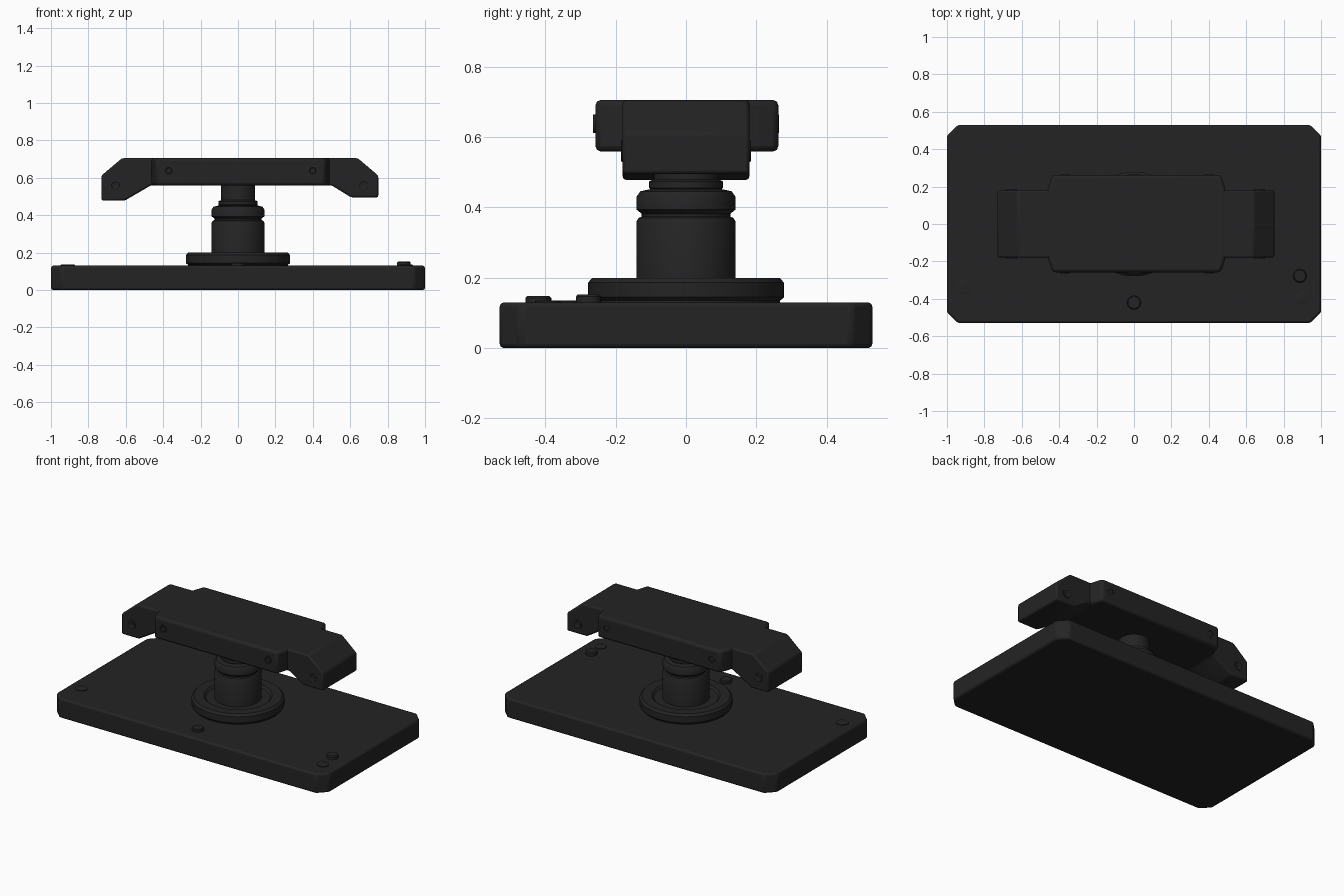
import bpy, bmesh, math
from mathutils import Matrix, Vector

if "Cube" in bpy.data.objects:
    bpy.data.objects.remove(bpy.data.objects["Cube"])

black = bpy.data.materials.new("matte black")
black.diffuse_color = (0.0175, 0.0175, 0.0175, 1)
black.use_nodes = True
black.node_tree.nodes["Principled BSDF"].inputs["Base Color"].default_value = black.diffuse_color


def finish(name, bm, bevel=0.0, segs=2, smooth=True):
    bmesh.ops.recalc_face_normals(bm, faces=bm.faces)
    me = bpy.data.meshes.new(name)
    bm.to_mesh(me)
    bm.free()
    ob = bpy.data.objects.new(name, me)
    bpy.context.collection.objects.link(ob)
    me.materials.append(black)
    if bevel:
        m = ob.modifiers.new("bevel", 'BEVEL')
        m.width, m.segments, m.limit_method = bevel, segs, 'ANGLE'
        m.angle_limit = math.radians(25)
    if smooth:
        bpy.ops.object.select_all(action='DESELECT')
        ob.select_set(True)
        bpy.context.view_layer.objects.active = ob
        bpy.ops.object.shade_smooth_by_angle(angle=math.radians(35))
    return ob


def prism(name, pts, vec, bevel):
    """Extrude a closed 3D outline along vec."""
    bm = bmesh.new()
    f = bm.faces.new([bm.verts.new(p) for p in pts])
    r = bmesh.ops.extrude_face_region(bm, geom=[f])
    vs = [g for g in r['geom'] if isinstance(g, bmesh.types.BMVert)]
    bmesh.ops.translate(bm, verts=vs, vec=vec)
    return finish(name, bm, bevel)


def lathe(name, prof, loc=(0, 0, 0), rot=None, n=48):
    """Spin an (r, z) profile that starts and ends on the axis."""
    bm = bmesh.new()
    vs = [bm.verts.new((r, 0, z)) for r, z in prof]
    es = [bm.edges.new(p) for p in zip(vs, vs[1:])]
    bmesh.ops.spin(bm, geom=vs + es, cent=(0, 0, 0), axis=(0, 0, 1),
                   angle=2 * math.pi, steps=n)
    bmesh.ops.remove_doubles(bm, verts=bm.verts, dist=1e-5)
    m = Matrix.Translation(Vector(loc))
    if rot:
        m = m @ rot
    bmesh.ops.transform(bm, matrix=m, verts=bm.verts)
    return finish(name, bm)


# base plate with clipped corners
X, Y, C = 1.0, 0.53, 0.058
plan = [(X, Y - C), (X - C, Y), (C - X, Y), (-X, Y - C),
        (-X, C - Y), (C - X, -Y), (X - C, -Y), (X, C - Y)]
prism("base_plate", [(x, y, 0) for x, y in plan], (0, 0, 0.13), 0.012)

# round flange with a shallow recess around the column
lathe("mount_flange", [(0, 0.12), (0.268, 0.12), (0.268, 0.135), (0.279, 0.145),
                       (0.279, 0.186), (0.266, 0.2), (0.205, 0.2),
                       (0.193, 0.187), (0, 0.187)], n=64)

# stepped column with groove, collar and neck
lathe("column", [(0, 0.17), (0.141, 0.17), (0.141, 0.36), (0.135, 0.37),
                 (0.126, 0.374), (0.126, 0.382), (0.141, 0.394), (0.141, 0.43),
                 (0.13, 0.446), (0.102, 0.452), (0.105, 0.456), (0.105, 0.474),
                 (0.092, 0.48), (0.092, 0.58), (0, 0.58)])

# drooping arms: one side profile running through the body
arms = [(-0.73, 0.478), (-0.605, 0.478), (-0.465, 0.56), (0.5, 0.56),
        (0.605, 0.495), (0.75, 0.495), (0.75, 0.612), (0.64, 0.705),
        (-0.62, 0.705), (-0.73, 0.612)]
prism("handle_arms", [(x, -0.18, z) for x, z in arms], (0, 0.36, 0), 0.01)

# wide central body, tapered toward its front and back faces
body = [(-0.465, -0.17), (-0.435, -0.258), (0.465, -0.258), (0.492, -0.17),
        (0.492, 0.175), (0.465, 0.263), (-0.435, 0.263), (-0.465, 0.175)]
prism("handle_body", [(x, y, 0.559) for x, y in body], (0, 0, 0.147), 0.016)

# studs on the plate: x, y, radius, height
for i, (x, y, r, h) in enumerate([(-0.91, -0.34, 0.038, 0.006),
                                  (0, -0.42, 0.037, 0.018),
                                  (0.887, -0.277, 0.036, 0.023),
                                  (0.9, -0.393, 0.036, 0.006)]):
    lathe(f"plate_stud_{i + 1}", [(0, -0.01), (r, -0.01), (r, h * 0.7),
                                  (r * 0.85, h), (0, h)], (x, y, 0.13), n=24)

# screw heads on the front and back faces of the handle
for i, (x, y, z, r) in enumerate([(-0.37, 0.26, 0.638, 0.026), (0.4, 0.26, 0.638, 0.026),
                                  (-0.655, 0.18, 0.56, 0.03), (0.67, 0.18, 0.56, 0.03)]):
    for s, side in ((-1, "front"), (1, "back")):
        lathe(f"handle_screw_{side}_{i + 1}",
              [(0, -0.01), (r, -0.01), (r, 0.004), (r * 0.7, 0.005),
               (r * 0.55, 0.002), (0, 0.002)],
              (x, s * y, z), Matrix.Rotation(-s * math.pi / 2, 4, 'X'), n=24)
